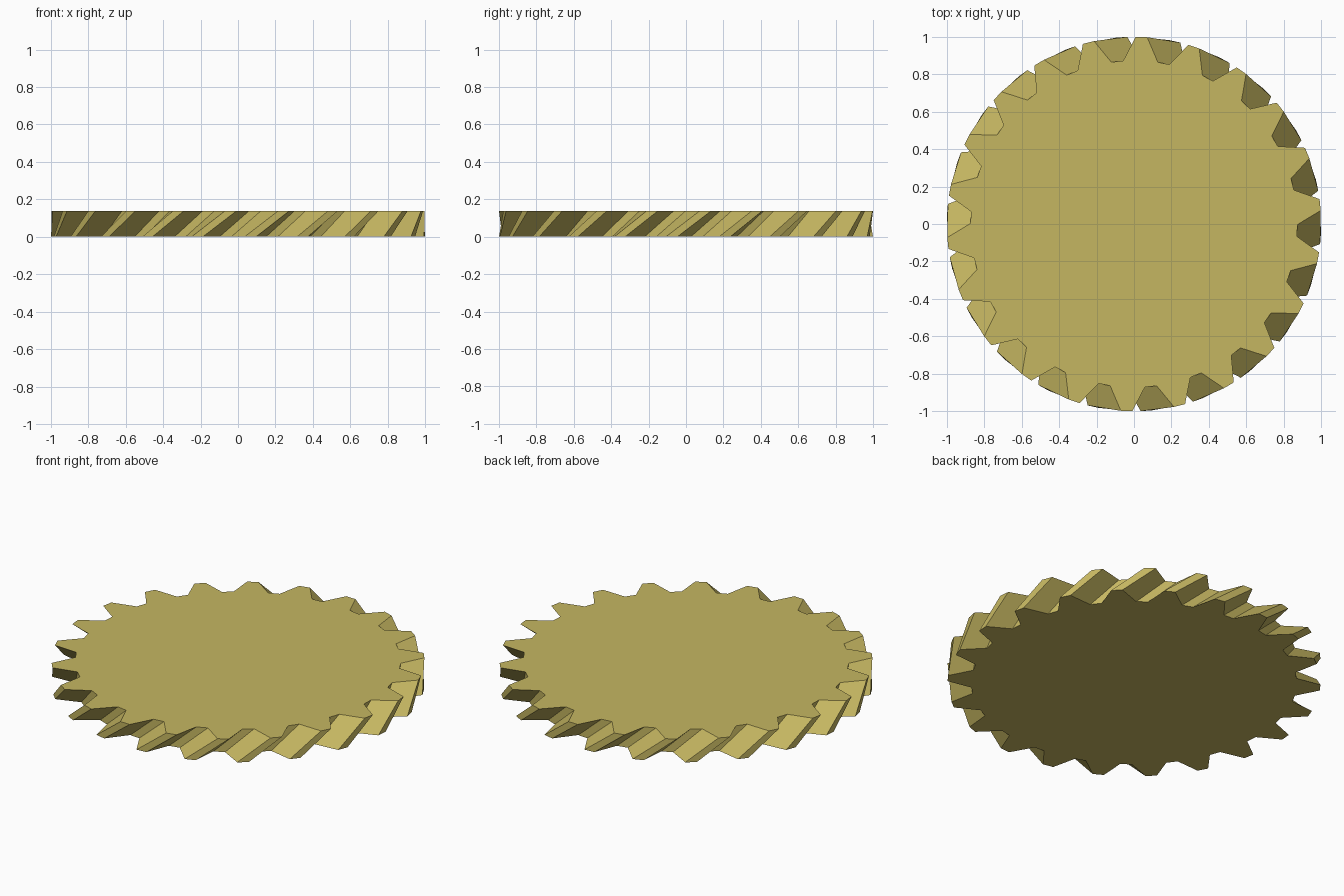
import bpy, bmesh, math

if "Cube" in bpy.data.objects:
    bpy.data.objects.remove(bpy.data.objects["Cube"])

TEETH = 22
PITCH = 360 / TEETH
HEIGHT = 0.137
TOP_CENTRE = 5.9      # angle of one tooth on the top face, degrees
TWIST = 10.3          # helical twist from bottom to top, degrees
R_TIP, R_ROOT = 1.0, 0.873
# one tooth: (angle offset from tooth centre, radius)
TOOTH = [(-6.1, R_ROOT), (-1.75, R_TIP), (1.75, R_TIP), (6.1, R_ROOT)]

brass = bpy.data.materials.new("brass")
brass.diffuse_color = (0.56, 0.47, 0.12, 1)
brass.use_nodes = True
brass.node_tree.nodes["Principled BSDF"].inputs["Base Color"].default_value = brass.diffuse_color


def ring(bm, z, centre):
    verts = []
    for i in range(TEETH):
        for off, r in TOOTH:
            a = math.radians(centre + i * PITCH + off)
            verts.append(bm.verts.new((r * math.cos(a), r * math.sin(a), z)))
    return verts


# Helical gear disc: bottom and top tooth outlines joined by slanted walls
bm = bmesh.new()
low = ring(bm, 0, TOP_CENTRE - TWIST)
high = ring(bm, HEIGHT, TOP_CENTRE)
n = len(low)
for i in range(n):
    j = (i + 1) % n
    bm.faces.new((low[i], low[j], high[j], high[i]))
bm.faces.new(high)
bm.faces.new(low[::-1])
bm.normal_update()

mesh = bpy.data.meshes.new("helical_gear")
bm.to_mesh(mesh)
bm.free()
mesh.materials.append(brass)
gear = bpy.data.objects.new("helical_gear", mesh)
bpy.context.collection.objects.link(gear)
